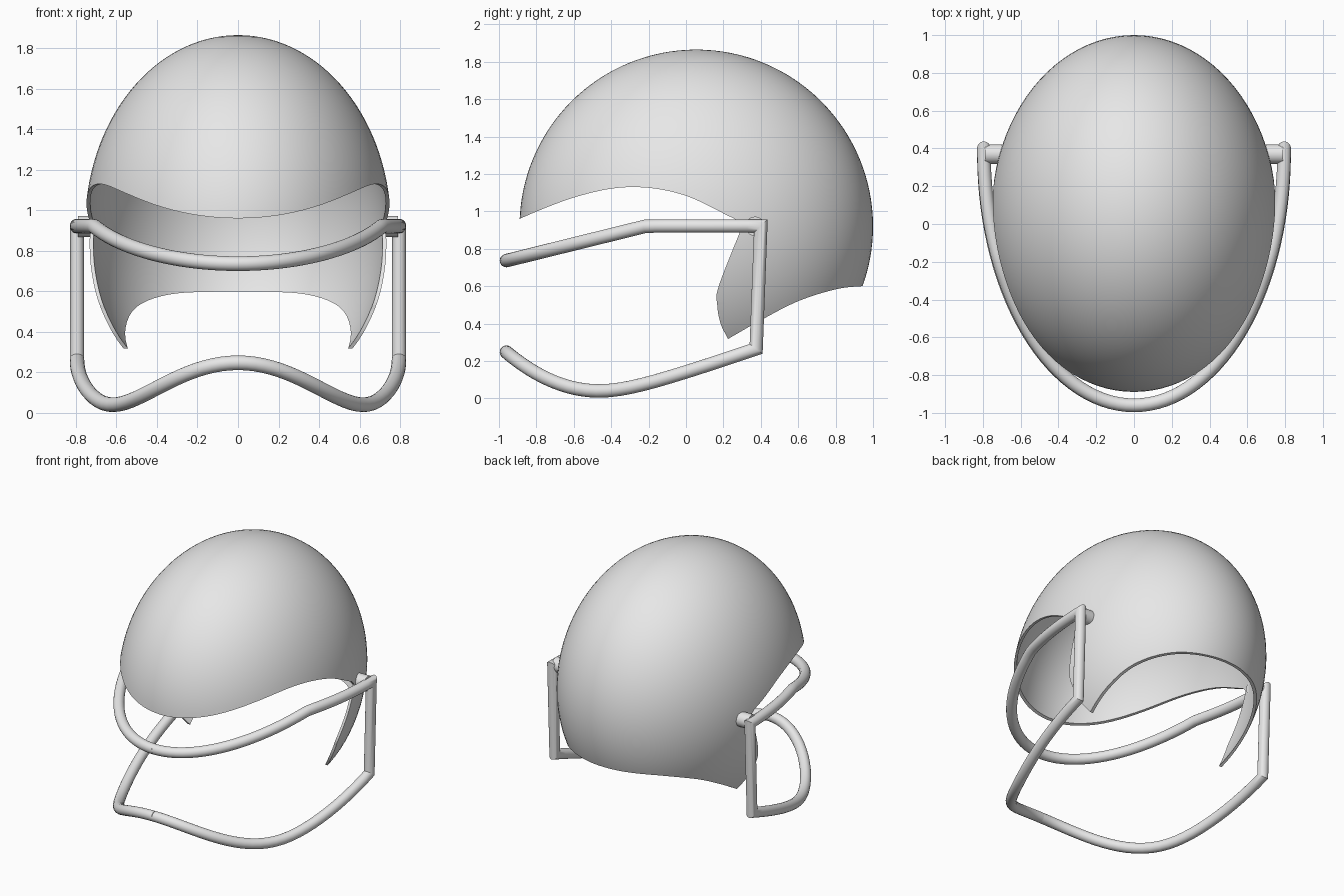
import bpy, bmesh, math
from mathutils import Vector

if "Cube" in bpy.data.objects:
    bpy.data.objects.remove(bpy.data.objects["Cube"], do_unlink=True)

grey = bpy.data.materials.new("light_grey")
grey.use_nodes = True
grey.diffuse_color = (0.8, 0.8, 0.8, 1)
grey.node_tree.nodes["Principled BSDF"].inputs["Base Color"].default_value = (0.8, 0.8, 0.8, 1)


def add_object(name, bm):
    bmesh.ops.recalc_face_normals(bm, faces=bm.faces)
    mesh = bpy.data.meshes.new(name)
    bm.to_mesh(mesh)
    bm.free()
    mesh.materials.append(grey)
    obj = bpy.data.objects.new(name, mesh)
    bpy.context.collection.objects.link(obj)
    return obj


def bake(obj):
    """Apply all modifiers and shade smooth with sharp corners."""
    graph = bpy.context.evaluated_depsgraph_get()
    mesh = bpy.data.meshes.new_from_object(obj.evaluated_get(graph))
    obj.modifiers.clear()
    obj.data = mesh
    bpy.ops.object.select_all(action='DESELECT')
    obj.select_set(True)
    bpy.context.view_layer.objects.active = obj
    bpy.ops.object.shade_smooth_by_angle(angle=math.radians(30))


def smooth_curve(points, steps=8):
    """Catmull-Rom curve through 2D points."""
    pts = [Vector(p) for p in points]
    pts = [2 * pts[0] - pts[1]] + pts + [2 * pts[-1] - pts[-2]]
    out = []
    for a, b, c, d in zip(pts, pts[1:], pts[2:], pts[3:]):
        for i in range(steps):
            t = i / steps
            out.append(0.5 * (2 * b + (c - a) * t + (2 * a - 5 * b + 4 * c - d) * t ** 2
                              + (3 * b - a - 3 * c + d) * t ** 3))
    return out + [pts[-2]]


# Shell: thin ellipsoid trimmed to the side outline
bm = bmesh.new()
bmesh.ops.create_uvsphere(bm, u_segments=96, v_segments=64, radius=1)
for v in bm.verts:
    v.co = Vector((v.co.x * 0.755, v.co.y * 0.945 + 0.055, v.co.z * 0.945 + 0.92))
shell = add_object("helmet_shell", bm)
solid = shell.modifiers.new("thickness", 'SOLIDIFY')
solid.thickness = 0.018
solid.offset = -1

brow = smooth_curve([(-1.05, 0.87), (-0.89, 0.96), (-0.58, 1.08), (-0.3, 1.13),
                     (-0.02, 1.09), (0.26, 0.96)])
ear = smooth_curve([(0.3, 0.92), (0.175, 0.6), (0.167, 0.5), (0.185, 0.4), (0.225, 0.318)])
nape = smooth_curve([(0.225, 0.318), (0.4, 0.418), (0.6, 0.52), (0.8, 0.583),
                     (0.94, 0.6), (1.1, 0.605)])
outline = brow + ear + nape[1:] + [Vector((1.1, 2)), Vector((-1.05, 2))]
bm = bmesh.new()
face = bm.faces.new([bm.verts.new((-1, p.x, p.y)) for p in outline])
extruded = bmesh.ops.extrude_face_region(bm, geom=[face])
for v in extruded["geom"]:
    if isinstance(v, bmesh.types.BMVert):
        v.co.x = 1
trim = add_object("shell_trim", bm)
trim.hide_render = True
cut = shell.modifiers.new("trim", 'BOOLEAN')
cut.operation = 'INTERSECT'
cut.solver = 'EXACT'
cut.object = trim
bake(shell)
bpy.data.objects.remove(trim, do_unlink=True)


# Face guard: one mitred tube, upper bar, upright and lower bar, mirrored
def upper_z(y):
    return 0.922 if y > -0.21 else 0.922 + (y + 0.21) * 0.247


def lower_z(y):
    d = y + 0.466
    return 0.04 + (0.85 * d * d if d < 0 else math.hypot(0.08, 0.35 * d) - 0.08)


def bar(height, back):
    pts = []
    for i in range(31):
        t = math.radians(3 * i)
        y = back - (back + 0.96) * math.cos(t)
        pts.append(Vector((0.795 * math.sin(t), y, height(y))))
    return pts


path = bar(upper_z, 0.4) + bar(lower_z, 0.375)[::-1]
radius, sides = 0.036, 20
bm = bmesh.new()
side_dir = Vector((1, 0, 0))
offsets = [radius * Vector((0, math.cos(a), math.sin(a)))
           for a in (math.tau * k / sides for k in range(sides))]
previous = None
for i, p in enumerate(path):
    into = (p - path[i - 1]).normalized() if i else side_dir
    out = (path[i + 1] - p).normalized() if i + 1 < len(path) else -side_dir
    normal = (into + out).normalized()
    # slide the ring along the incoming tube onto the mitre plane
    offsets = [o - into * (o.dot(normal) / into.dot(normal)) for o in offsets]
    ring = [bm.verts.new(p + o) for o in offsets]
    if previous:
        for k in range(sides):
            n = (k + 1) % sides
            bm.faces.new((previous[k], previous[n], ring[n], ring[k]))
    previous = ring
guard = add_object("face_guard", bm)
mirror = guard.modifiers.new("mirror", 'MIRROR')
mirror.use_axis = (True, False, False)
bake(guard)

# Pivots joining the guard to the shell
for name, s in (("left_pivot", 1), ("right_pivot", -1)):
    bm = bmesh.new()
    bmesh.ops.create_cone(bm, cap_ends=True, segments=32, radius1=0.052, radius2=0.052, depth=0.09)
    for v in bm.verts:
        v.co = Vector((s * (0.745 + v.co.z), 0.37 + v.co.x, 0.92 + v.co.y))
    bake(add_object(name, bm))
